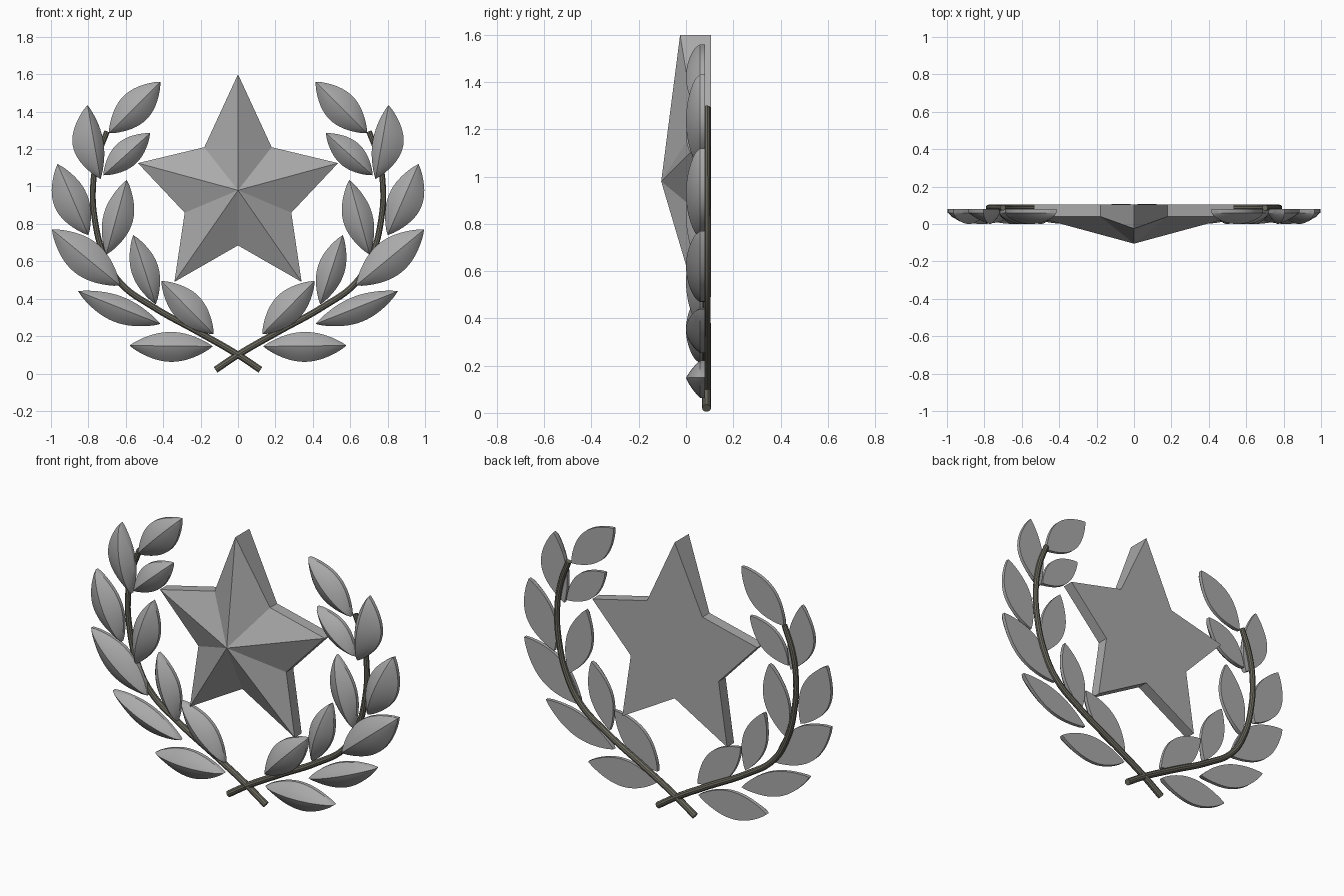
import bpy, bmesh, math
from mathutils import Vector

if "Cube" in bpy.data.objects:
    bpy.data.objects.remove(bpy.data.objects["Cube"])


def material(name, rgb):
    m = bpy.data.materials.new(name)
    m.use_nodes = True
    m.diffuse_color = (*rgb, 1)
    m.node_tree.nodes["Principled BSDF"].inputs["Base Color"].default_value = (*rgb, 1)
    return m


silver = material("silver grey", (0.40, 0.40, 0.40))
bark = material("dark olive grey", (0.15, 0.145, 0.115))


def finish(name, bm, mat, smooth):
    bmesh.ops.remove_doubles(bm, verts=bm.verts, dist=0.0003)
    bmesh.ops.recalc_face_normals(bm, faces=bm.faces)
    me = bpy.data.meshes.new(name)
    bm.to_mesh(me)
    bm.free()
    me.materials.append(mat)
    ob = bpy.data.objects.new(name, me)
    bpy.context.collection.objects.link(ob)
    if smooth:
        soften(ob)
    return ob


def soften(ob):
    bpy.ops.object.select_all(action='DESELECT')
    ob.select_set(True)
    bpy.context.view_layer.objects.active = ob
    bpy.ops.object.shade_smooth_by_angle(angle=math.radians(30))


# Faceted star: raised centre, flat back, thicker top point
half = [(0.18, 0.04, 1.21), (0.535, 0.04, 1.125), (0.285, 0.04, 0.86),
        (0.34, 0.04, 0.49)]
rim = [(0, -0.025, 1.6)] + half + [(0, 0.04, 0.685)]
rim += [(-x, y, z) for x, y, z in reversed(half)]
bm = bmesh.new()
front = [bm.verts.new(p) for p in rim]
back = [bm.verts.new((x, 0.105, z)) for x, y, z in rim]
apex = bm.verts.new((0, -0.105, 0.98))
for i in range(len(rim)):
    j = (i + 1) % len(rim)
    bm.faces.new((front[i], front[j], apex))
    bm.faces.new((front[j], front[i], back[i], back[j]))
bm.faces.new(back)
finish("star", bm, silver, False)


def leaf(name, side, base, tip, w_a, w_b):
    """Creased leaf from base to tip; w_a, w_b are the widths either side of the rib."""
    a, b = Vector(base), Vector(tip)
    axis = b - a
    perp = Vector((-axis.y, axis.x)).normalized()
    n, k = 18, 5
    bm = bmesh.new()
    top, bottom = [], []
    for i in range(n + 1):
        t = i / n
        swell = max(math.sin(math.pi * t), 0) ** 0.85
        ridge = 0.06 * max(math.sin(math.pi * t), 0) ** 0.6
        row, low = [], []
        for c in range(-k, k + 1):
            s = c / k
            off = s * swell * (w_a if s > 0 else w_b)
            p = a + axis * t + perp * off
            h = ridge * (1 - 0.6 * abs(s) - 0.4 * s * s)
            row.append(bm.verts.new((side * p.x, 0.06 - h, p.y)))
            if abs(c) == k:
                low.append(bm.verts.new((side * p.x, 0.08, p.y)))
        top.append(row)
        bottom.append(low)
    for i in range(n):
        r, q, lo, lq = top[i], top[i + 1], bottom[i], bottom[i + 1]
        for c in range(2 * k):
            bm.faces.new((r[c], r[c + 1], q[c + 1], q[c]))
        bm.faces.new((lo[0], lo[1], lq[1], lq[0]))
        bm.faces.new((r[0], q[0], lq[0], lo[0]))
        bm.faces.new((r[-1], q[-1], lq[1], lo[1]))
    bmesh.ops.dissolve_degenerate(bm, edges=bm.edges, dist=0.0003)
    finish(name, bm, silver, True)


# Leaves: base, tip, width on the upper/inner side, width on the lower/outer side
leaves = [
    ((0.69, 1.285), (0.415, 1.56), 0.09, 0.085),
    ((0.735, 1.04), (0.805, 1.435), 0.05, 0.115),
    ((0.72, 1.06), (0.47, 1.285), 0.07, 0.075),
    ((0.80, 0.74), (0.965, 1.12), 0.08, 0.105),
    ((0.705, 0.635), (0.595, 1.035), 0.09, 0.07),
    ((0.63, 0.47), (0.995, 0.77), 0.095, 0.10),
    ((0.415, 0.265), (0.855, 0.44), 0.06, 0.08),
    ((0.44, 0.37), (0.56, 0.74), 0.075, 0.07),
    ((0.13, 0.21), (0.41, 0.495), 0.085, 0.08),
    ((0.135, 0.145), (0.58, 0.15), 0.075, 0.085),
]
# Stem path from the cut end up to the tip
path = [(-0.12, 0.02), (0.0, 0.1), (0.2, 0.215), (0.46, 0.36), (0.625, 0.48),
        (0.715, 0.63), (0.765, 0.82), (0.775, 1.0), (0.75, 1.16), (0.7, 1.295)]

for side, word in ((1, "left"), (-1, "right")):
    for i, args in enumerate(leaves):
        leaf(f"{word}_leaf_{i + 1}", side, *args)
    cu = bpy.data.curves.new(f"{word}_stem", 'CURVE')
    cu.dimensions = '3D'
    cu.bevel_depth = 0.018
    cu.bevel_resolution = 3
    cu.resolution_u = 6
    cu.use_fill_caps = True
    sp = cu.splines.new('BEZIER')
    sp.bezier_points.add(len(path) - 1)
    for i, (bp, (x, z)) in enumerate(zip(sp.bezier_points, path)):
        bp.co = (side * x, 0.087, z)
        bp.handle_left_type = bp.handle_right_type = 'AUTO'
        bp.radius = 1.05 - 0.02 * i
    cu.materials.append(bark)
    ob = bpy.data.objects.new(f"{word}_stem", cu)
    bpy.context.collection.objects.link(ob)
    bpy.ops.object.select_all(action='DESELECT')
    ob.select_set(True)
    bpy.context.view_layer.objects.active = ob
    bpy.ops.object.convert(target='MESH')
    soften(bpy.context.object)
